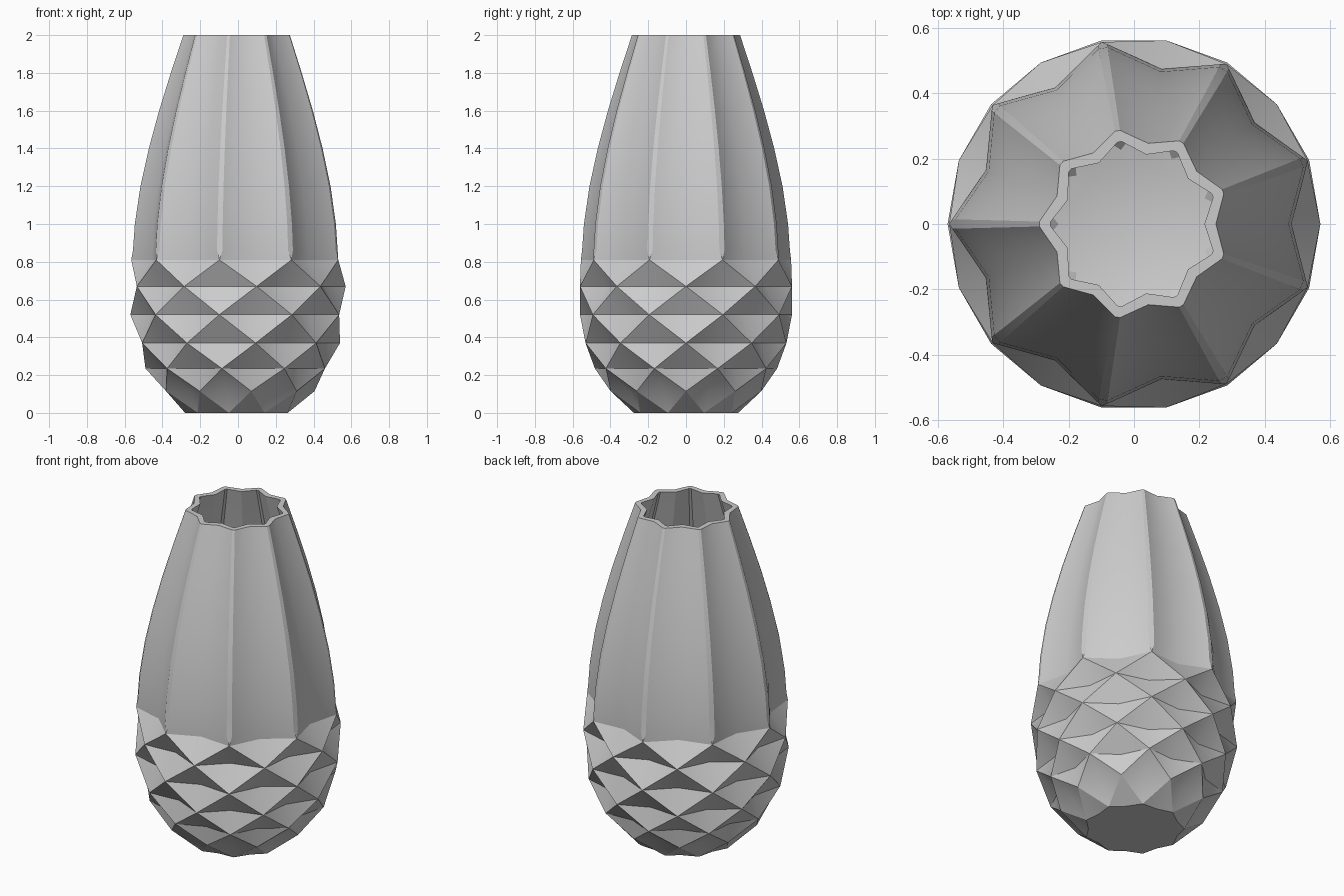
import bpy, bmesh
from math import cos, sin, radians

if "Cube" in bpy.data.objects:
    bpy.data.objects.remove(bpy.data.objects["Cube"])

FOLDS = 9
STEP = 180 / FOLDS
VALLEY = 0.855      # valley radius relative to the peak radius
WALL = 0.035

# Faceted lower body: (height, peak radius), peaks swap columns on every row
gem_rows = [(0, 0.28), (0.115, 0.405), (0.235, 0.49), (0.37, 0.54),
            (0.52, 0.57), (0.67, 0.57), (0.81, 0.565)]
# Fluted upper body: (height, ridge radius)
flute_rows = [(0.86, 0.563), (1.0, 0.553), (1.2, 0.523), (1.4, 0.478),
              (1.6, 0.423), (1.8, 0.36), (2.0, 0.293)]

bm = bmesh.new()


def point(angle, radius, z):
    a = radians(angle)
    return bm.verts.new((radius * cos(a), radius * sin(a), z))


def ring(z, radius, peak_parity, inset, fluted, valley=VALLEY):
    """Closed row of (vertex, is_peak); ridge columns hold two entries."""
    row = []
    for k in range(2 * FOLDS):
        peak = k % 2 == peak_parity
        r = radius * (1 if peak else valley) - inset
        if k % 2 and fluted:
            row += [(point(k * STEP + d, r * 0.988, z), peak) for d in (-1.5, 1.5)]
        else:
            row += [(point(k * STEP, r, z), peak)] * (1 + k % 2)
    return row


def add_face(verts):
    verts = list(dict.fromkeys(verts))
    if len(verts) > 2:
        bm.faces.new(verts)


def bridge(low, high):
    n = len(low)
    for i in range(n):
        (a, peak_a), (b, peak_b) = low[i], low[(i + 1) % n]
        (d, peak_d), (c, peak_c) = high[i], high[(i + 1) % n]
        if peak_a == peak_d:
            add_face([a, b, c, d])
        elif peak_a:                      # ridge runs from peak to peak
            add_face([a, b, c])
            add_face([a, c, d])
        else:
            add_face([a, b, d])
            add_face([b, c, d])


def shell(inset, floor, floor_inset):
    rows = []
    for i, (z, r) in enumerate(gem_rows):
        base = i == 0
        rows.append(ring(floor if base else z, r, (i + 1) % 2,
                         floor_inset if base else inset, False,
                         0.9 if base else VALLEY))
    rows += [ring(z, r, 1, inset, True) for z, r in flute_rows]
    return rows


# Outer skin, rim and inner skin as one continuous surface
outer = shell(0, 0, 0)
inner = shell(WALL, 0.04, 0.05)
rows = outer + inner[::-1]
for low, high in zip(rows, rows[1:]):
    bridge(low, high)

# Underside and inside floor
for row in (outer[0], inner[0]):
    add_face([v for v, _ in row])
bmesh.ops.recalc_face_normals(bm, faces=bm.faces)

mesh = bpy.data.meshes.new("vase")
bm.to_mesh(mesh)
bm.free()
vase = bpy.data.objects.new("vase", mesh)
bpy.context.collection.objects.link(vase)

# Single grey glaze
glaze = bpy.data.materials.new("light_grey")
glaze.use_nodes = True
colour = (0.6, 0.6, 0.6, 1)
glaze.diffuse_color = colour
glaze.node_tree.nodes["Principled BSDF"].inputs["Base Color"].default_value = colour
mesh.materials.append(glaze)

bpy.ops.object.select_all(action="DESELECT")
vase.select_set(True)
bpy.context.view_layer.objects.active = vase
bpy.ops.object.shade_smooth_by_angle(angle=radians(30))
